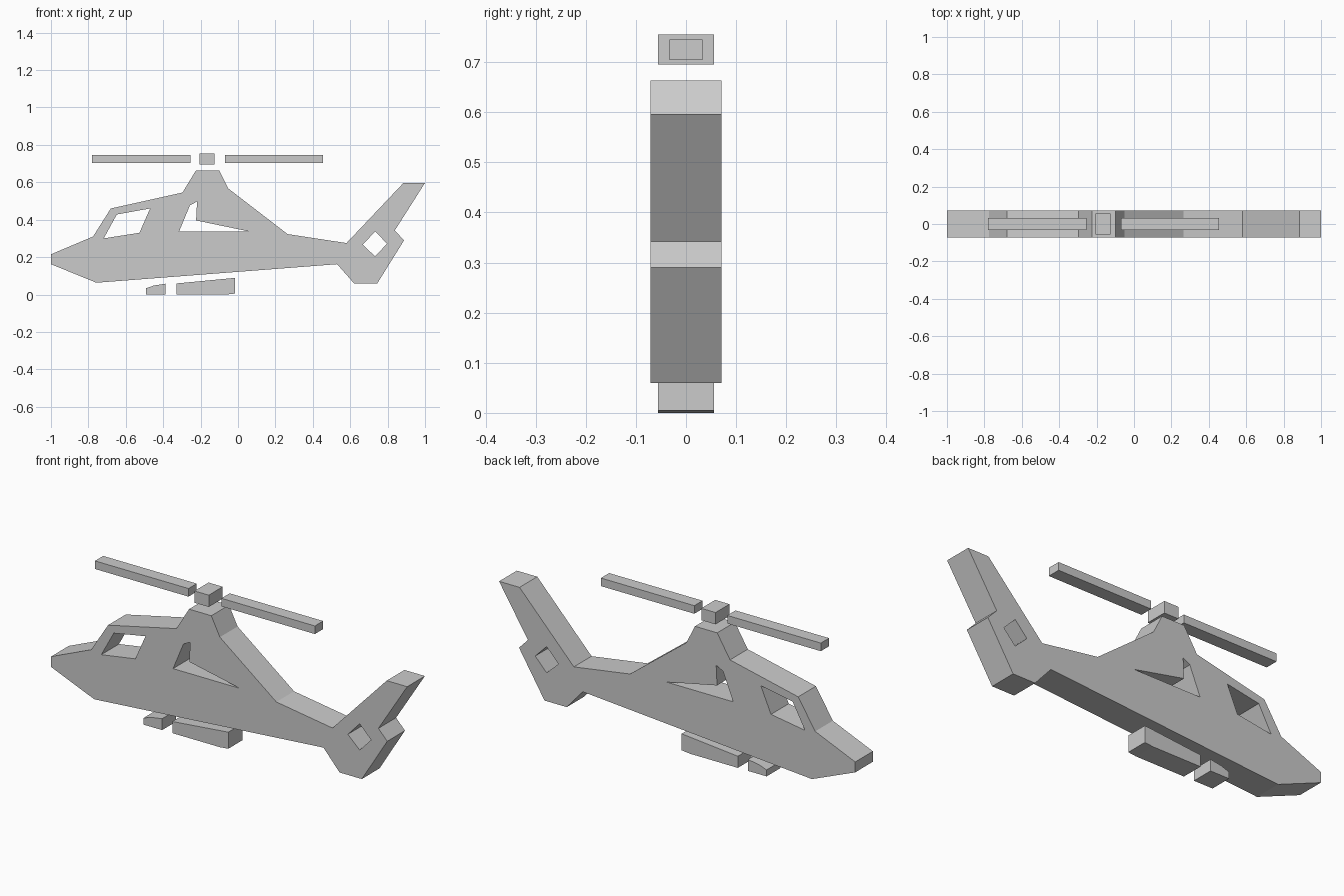
import bpy, bmesh
from mathutils import Vector

cube = bpy.data.objects.get("Cube")
if cube:
    bpy.data.objects.remove(cube, do_unlink=True)

# One plain grey for the whole model
GREY = (0.6, 0.6, 0.6, 1.0)
grey = bpy.data.materials.new("plain grey")
grey.use_nodes = True
grey.diffuse_color = GREY
grey.node_tree.nodes["Principled BSDF"].inputs["Base Color"].default_value = GREY


def slab(name, outline, half_depth, holes=()):
    """Flat x-z profile with optional holes, extruded along y."""
    bm = bmesh.new()
    edges = []
    for loop in (outline, *holes):
        verts = [bm.verts.new((x, -half_depth, z)) for x, z in loop]
        edges += [bm.edges.new((a, b)) for a, b in zip(verts, verts[1:] + verts[:1])]
    bmesh.ops.triangle_fill(bm, edges=edges, use_beauty=True, normal=Vector((0, -1, 0)))
    extruded = bmesh.ops.extrude_face_region(bm, geom=bm.faces[:], use_keep_orig=True)
    moved = [g for g in extruded["geom"] if isinstance(g, bmesh.types.BMVert)]
    bmesh.ops.translate(bm, verts=moved, vec=(0, 2 * half_depth, 0))
    bmesh.ops.recalc_face_normals(bm, faces=bm.faces[:])
    mesh = bpy.data.meshes.new(name)
    bm.to_mesh(mesh)
    bm.free()
    mesh.materials.append(grey)
    obj = bpy.data.objects.new(name, mesh)
    bpy.context.collection.objects.link(obj)
    return obj


def bar(name, x0, x1, z0, z1, half_depth):
    return slab(name, [(x0, z0), (x1, z0), (x1, z1), (x0, z1)], half_depth)


# Fuselage silhouette, from the nose over the top to the tail and back below
fuselage = [
    (-1, .215), (-.775, .31), (-.68, .46), (-.297, .545), (-.225, .663),
    (-.10, .663), (-.052, .567), (.265, .323), (.58, .275), (.885, .597),
    (1, .597), (.838, .342), (.888, .29), (.745, .06), (.62, .06),
    (.53, .162), (-.757, .063), (-1, .162)]
cockpit_window = [(-.648, .428), (-.47, .46), (-.527, .33), (-.718, .30)]
door_window = [(-.257, .477), (-.219, .497), (-.224, .396), (.06, .337), (-.315, .337)]
tail_opening = [(.733, .337), (.797, .272), (.733, .204), (.667, .266)]
slab("fuselage", fuselage, .071, [cockpit_window, door_window, tail_opening])

# Rotor hub and the two separate blades
bar("rotor_hub", -.205, -.125, .695, .755, .056)
for side, x in (("right", -.78), ("left", -.07)):
    bar("rotor_blade_" + side, x, x + .525, .704, .745, .033)

# Pods under the belly
slab("front_pod", [(-.492, 0), (-.387, 0), (-.387, .058), (-.45, .048), (-.492, .033)], .056)
slab("rear_pod", [(-.33, 0), (-.06, 0), (-.015, .005), (-.015, .089), (-.33, .059)], .056)
